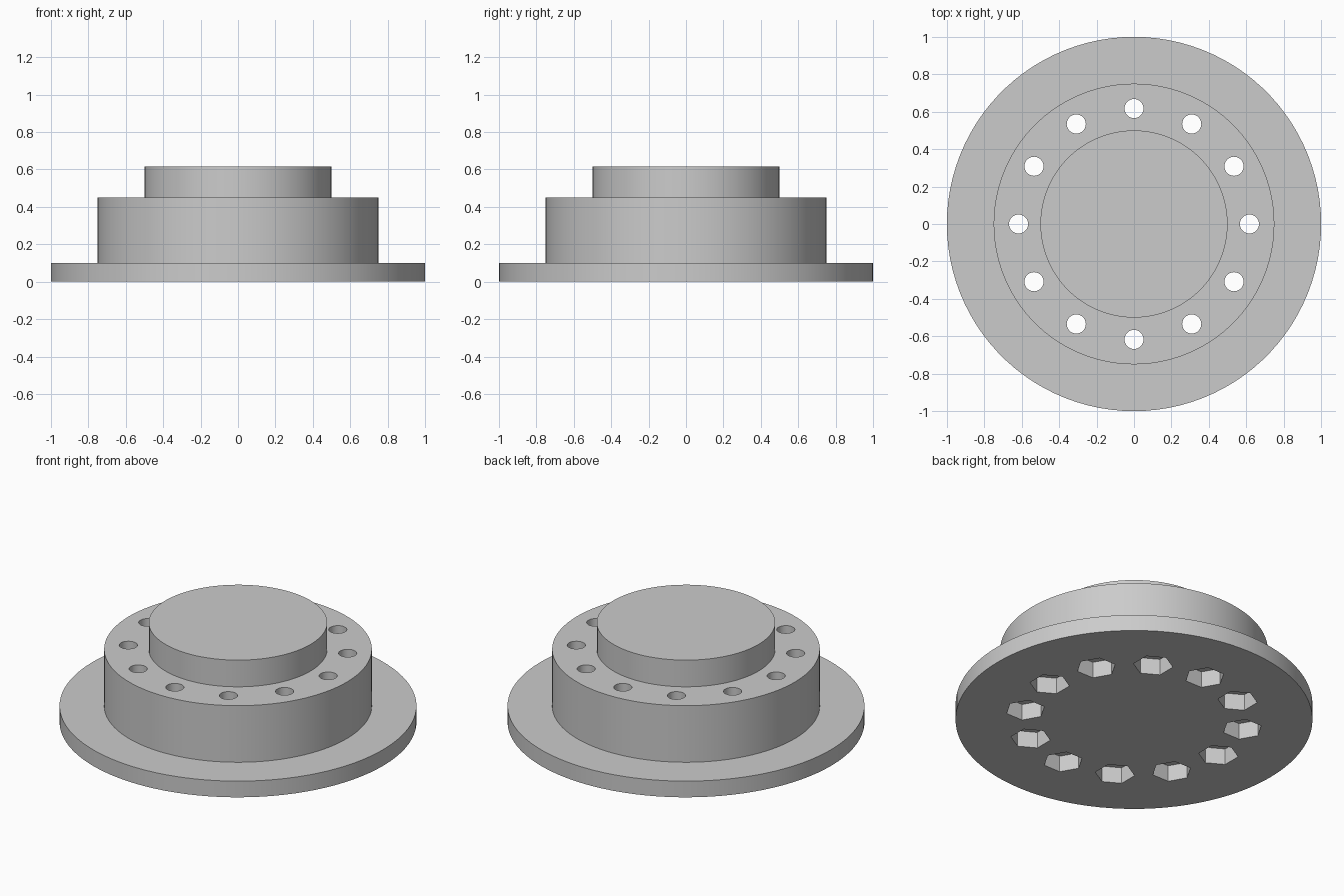
import bpy
import math

cube = bpy.data.objects.get("Cube")
if cube:
    bpy.data.objects.remove(cube, do_unlink=True)

grey = bpy.data.materials.new("plain_grey")
grey.use_nodes = True
colour = (0.6, 0.6, 0.6, 1)
grey.diffuse_color = colour
grey.node_tree.nodes["Principled BSDF"].inputs["Base Color"].default_value = colour

BOLTS = 12
BOLT_CIRCLE = 0.617


def lathe(name, profile, steps):
    """Spin a closed-off radius/height profile around z."""
    verts = [(r * math.cos(math.tau * i / steps), r * math.sin(math.tau * i / steps), z)
             for r, z in profile for i in range(steps)]
    faces = [tuple(reversed(range(steps)))]
    for ring in range(len(profile) - 1):
        a, b = ring * steps, (ring + 1) * steps
        for i in range(steps):
            j = (i + 1) % steps
            faces.append((a + i, a + j, b + j, b + i))
    top = (len(profile) - 1) * steps
    faces.append(tuple(range(top, top + steps)))
    mesh = bpy.data.meshes.new(name)
    mesh.from_pydata(verts, [], faces)
    mesh.materials.append(grey)
    obj = bpy.data.objects.new(name, mesh)
    bpy.context.collection.objects.link(obj)
    return obj


def ring_cutter(name, sides, radius, bottom, top):
    """One joined mesh of prisms around the bolt circle, each turned with its angle."""
    verts, faces = [], []
    for n in range(BOLTS):
        turn = math.tau * n / BOLTS
        cx, cy = BOLT_CIRCLE * math.cos(turn), BOLT_CIRCLE * math.sin(turn)
        base = len(verts)
        for z in (bottom, top):
            for i in range(sides):
                # Half a side of offset puts a flat towards the axis
                a = turn + math.tau * (i + 0.5) / sides
                verts.append((cx + radius * math.cos(a), cy + radius * math.sin(a), z))
        faces.append(tuple(base + i for i in reversed(range(sides))))
        faces.append(tuple(base + sides + i for i in range(sides)))
        for i in range(sides):
            j = (i + 1) % sides
            faces.append((base + i, base + j, base + sides + j, base + sides + i))
    mesh = bpy.data.meshes.new(name)
    mesh.from_pydata(verts, [], faces)
    mesh.materials.append(grey)
    obj = bpy.data.objects.new(name, mesh)
    bpy.context.collection.objects.link(obj)
    obj.hide_render = True
    return obj


# Stepped body: wide flange, drum and raised hub
body = lathe("stepped_flange", [(1, 0), (1, 0.1), (0.75, 0.1), (0.75, 0.45),
                                (0.5, 0.45), (0.5, 0.615)], 100)

# Round bolt holes right through, hexagonal nut pockets underneath
cutters = [ring_cutter("bolt_hole_cutter", 32, 0.051, -0.1, 0.7),
           ring_cutter("nut_pocket_cutter", 6, 0.112, -0.1, 0.1)]
for cutter in cutters:
    mod = body.modifiers.new(cutter.name, "BOOLEAN")
    mod.operation = "DIFFERENCE"
    mod.solver = "EXACT"
    mod.object = cutter

# Apply the cuts, then drop the cutters
bpy.context.view_layer.objects.active = body
body.select_set(True)
for cutter in cutters:
    bpy.ops.object.modifier_apply(modifier=cutter.name)
for cutter in cutters:
    bpy.data.objects.remove(cutter, do_unlink=True)

bpy.ops.object.shade_smooth_by_angle(angle=math.radians(30))
